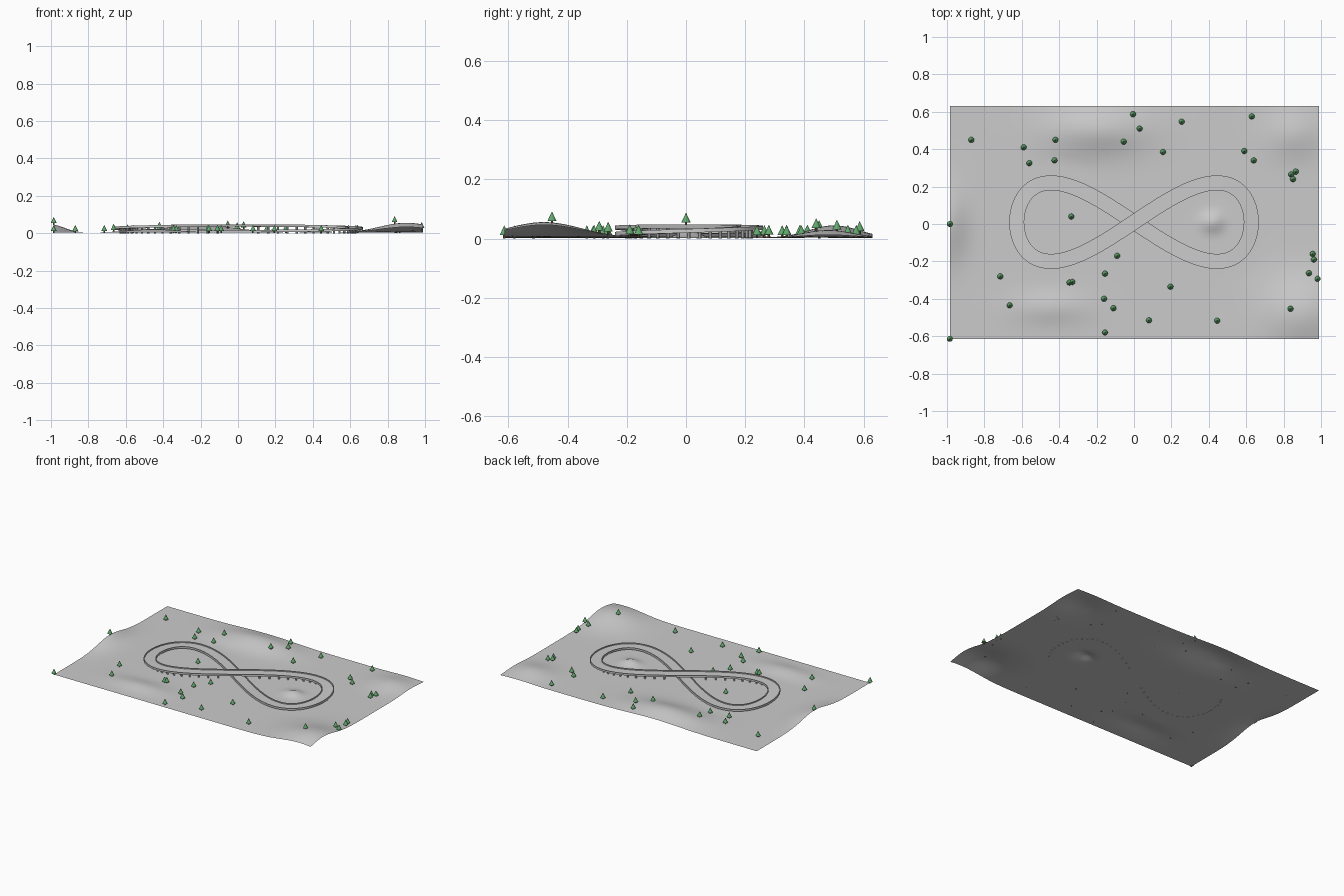
import bpy, bmesh, math
from mathutils import Vector, Matrix

if "Cube" in bpy.data.objects:
    bpy.data.objects.remove(bpy.data.objects["Cube"])

def material(name, rgb):
    m = bpy.data.materials.new(name)
    m.diffuse_color = (*rgb, 1)
    m.use_nodes = True
    m.node_tree.nodes["Principled BSDF"].inputs["Base Color"].default_value = m.diffuse_color
    return m

def finish(bm, name, mat=None, smooth=False):
    bmesh.ops.recalc_face_normals(bm, faces=bm.faces)
    me = bpy.data.meshes.new(name)
    bm.to_mesh(me)
    bm.free()
    for p in me.polygons:
        p.use_smooth = smooth
    ob = bpy.data.objects.new(name, me)
    bpy.context.collection.objects.link(ob)
    if mat:
        me.materials.append(mat)
    return ob

def cone(bm, x, y, z0, z1, r0, r1, seg):
    bmesh.ops.create_cone(bm, cap_ends=True, segments=seg, radius1=r0, radius2=r1,
                          depth=z1 - z0, matrix=Matrix.Translation((x, y, (z0 + z1) / 2)))

# Figure-eight centre line: high strand at t=0, low strand at t=pi
def track(t):
    return Vector((0.627 * math.sin(t), 0.01 + 0.21 * math.sin(2 * t), 0.026 + 0.015 * math.cos(t)))

def side(t):
    d = track(t + 0.001) - track(t - 0.001)
    return Vector((d.y, -d.x, 0)).normalized()

path = [track(i * math.tau / 120) for i in range(120)]

# Hills: x, y, height, spread x, spread y
HILLS = [(0.9, -0.48, 0.053, 0.2, 0.18), (-1.0, 0.0, 0.044, 0.1, 0.18),
         (-0.2, 0.5, 0.042, 0.26, 0.12), (-0.45, -0.45, 0.018, 0.2, 0.08),
         (0.85, 0.48, 0.026, 0.14, 0.12), (0.42, 0.01, 0.024, 0.06, 0.05)]

def ground(x, y):
    d = min(math.hypot(x - p.x, y - p.y) for p in path)
    s = min(max((d - 0.06) / 0.12, 0), 1)
    s = s * s * (3 - 2 * s)
    h = sum(a * math.exp(-((x - cx) / sx) ** 2 - ((y - cy) / sy) ** 2) for cx, cy, a, sx, sy in HILLS)
    return 0.003 + s * h

# Terrain sheet
bm = bmesh.new()
NX, NY = 90, 56
grid = []
for j in range(NY + 1):
    row = []
    for i in range(NX + 1):
        x, y = -0.985 + 1.973 * i / NX, -0.614 + 1.244 * j / NY
        row.append(bm.verts.new((x, y, ground(x, y))))
    grid.append(row)
for j in range(NY):
    for i in range(NX):
        bm.faces.new((grid[j][i], grid[j][i + 1], grid[j + 1][i + 1], grid[j + 1][i]))
terrain = finish(bm, "terrain", smooth=True)
if terrain.data.polygons[0].normal.z < 0:
    terrain.data.flip_normals()

# Road with raised kerbs, swept along the path
bm = bmesh.new()
W, K = 0.04, 0.034
profile = [(-W, -0.006), (W, -0.006), (W, 0.007), (K, 0.007),
           (K, 0), (-K, 0), (-K, 0.007), (-W, 0.007)]
N = 160
rings = []
for i in range(N):
    t = i * math.tau / N
    c, s = track(t), side(t)
    rings.append([bm.verts.new(c + s * u + Vector((0, 0, v))) for u, v in profile])
for i in range(N):
    a, b = rings[i], rings[(i + 1) % N]
    for k in range(len(profile)):
        l = (k + 1) % len(profile)
        bm.faces.new((a[k], a[l], b[l], b[k]))
finish(bm, "road")

# Support pillars under the raised part
bm = bmesh.new()
for i in range(72):
    c = track(i * math.tau / 72)
    over_low_road = abs(c.x) < 0.09 and c.z > 0.03
    if c.z > 0.02 and not over_low_road:
        cone(bm, c.x, c.y, 0, c.z - 0.005, 0.006, 0.006, 8)
finish(bm, "pillars")

# Trees
TREES = [(-0.87, .45), (-0.59, .41), (-0.56, .325), (-0.42, .45), (-0.425, .34), (-0.055, .44),
         (-0.005, .587), (.03, .51), (.155, .385), (.255, .547), (.63, .575), (.59, .39),
         (.64, .34), (.84, .265), (.865, .28), (.85, .24), (-0.985, 0), (-0.985, -.614),
         (-0.335, .04), (-0.09, -.17), (-0.155, -.265), (-0.16, -.4), (-0.11, -.45), (-0.155, -.58),
         (-0.345, -.313), (-0.33, -.31), (-0.715, -.28), (-0.665, -.435), (.195, -.335), (.08, -.515),
         (.445, -.517), (.837, -.453), (.955, -.16), (.962, -.19), (.935, -.263), (.982, -.293)]
trunks, crowns = bmesh.new(), bmesh.new()
for x, y in TREES:
    z = ground(x, y)
    cone(trunks, x, y, z - 0.002, z + 0.012, 0.004, 0.004, 8)
    cone(crowns, x, y, z + 0.009, z + 0.042, 0.0155, 0, 12)
finish(trunks, "tree_trunks", material("bark", (0.2, 0.13, 0.08)))
finish(crowns, "tree_crowns", material("leaf", (0.12, 0.38, 0.15)))
